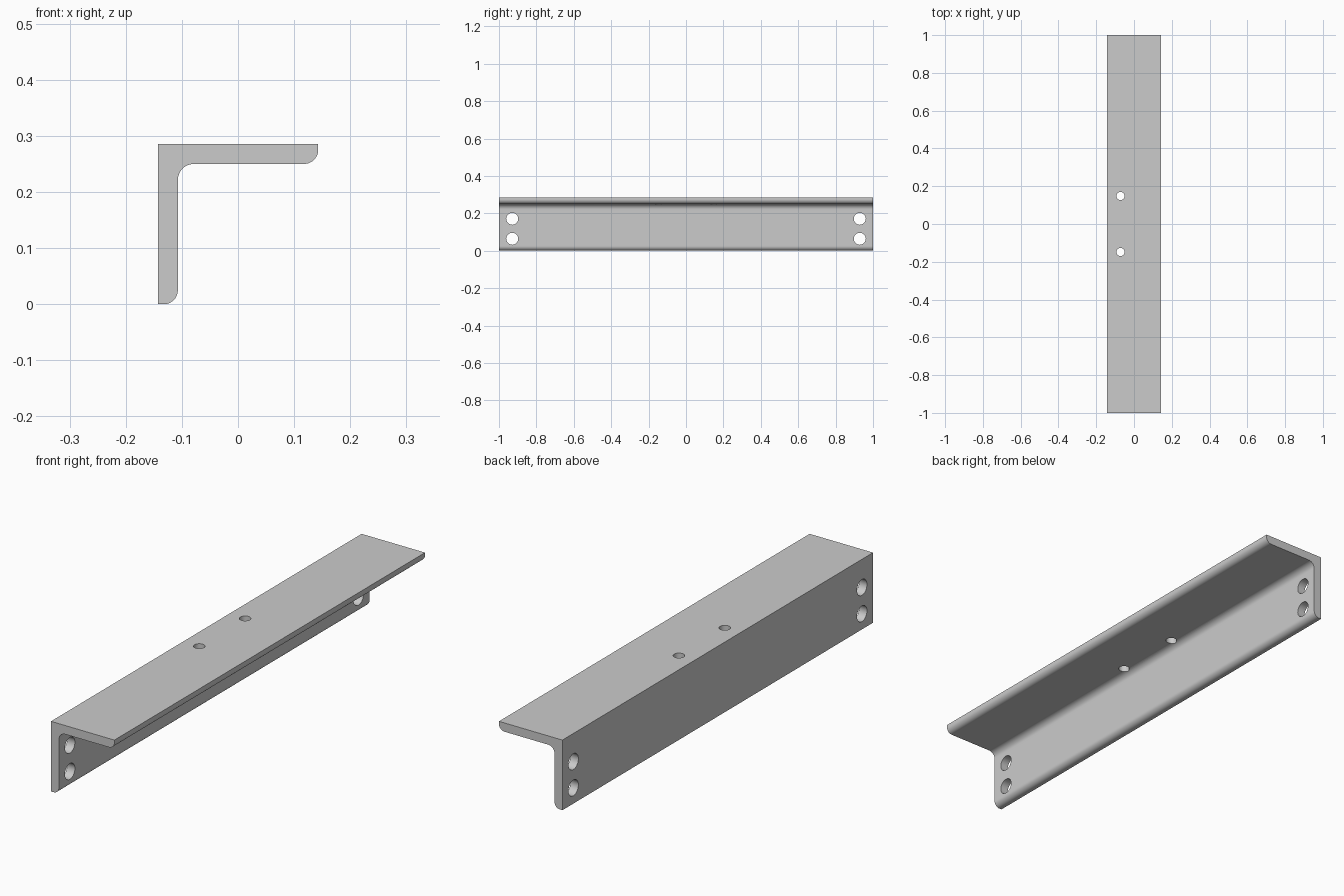
import bpy
import bmesh
from math import cos, sin, pi, radians
from mathutils import Matrix

old = bpy.data.objects.get("Cube")
if old:
    bpy.data.objects.remove(old, do_unlink=True)

HALF = 0.1429        # half the leg width
TOP = 2 * HALF
THICK = 0.0357
ROOT_R = 0.0286      # inner corner fillet
TOE_R = 0.025        # rounded leg tips
SEGMENTS = 12

steel = bpy.data.materials.new("steel grey")
steel.use_nodes = True
steel.diffuse_color = (0.6, 0.6, 0.6, 1)
steel.node_tree.nodes["Principled BSDF"].inputs["Base Color"].default_value = (0.6, 0.6, 0.6, 1)


def arc(cx, cz, r, start, end):
    angles = [radians(start + (end - start) * i / SEGMENTS) for i in range(SEGMENTS + 1)]
    return [(cx + r * cos(a), cz + r * sin(a)) for a in angles]


def make_object(name, bm):
    bmesh.ops.recalc_face_normals(bm, faces=bm.faces)
    mesh = bpy.data.meshes.new(name)
    bm.to_mesh(mesh)
    bm.free()
    mesh.materials.append(steel)
    obj = bpy.data.objects.new(name, mesh)
    bpy.context.collection.objects.link(obj)
    return obj


# L-shaped section with rounded toes and filleted inner corner
inner_x = -HALF + THICK
inner_z = TOP - THICK
profile = [(-HALF, TOP), (-HALF, 0)]
profile += arc(inner_x - TOE_R, TOE_R, TOE_R, -90, 0)
profile += arc(inner_x + ROOT_R, inner_z - ROOT_R, ROOT_R, 180, 90)
profile += arc(HALF - TOE_R, inner_z + TOE_R, TOE_R, -90, 0)
profile += [(HALF, TOP)]

bm = bmesh.new()
end_face = bm.faces.new([bm.verts.new((x, -1, z)) for x, z in profile])
side = bmesh.ops.extrude_face_region(bm, geom=[end_face], use_keep_orig=True)
moved = [v for v in side["geom"] if isinstance(v, bmesh.types.BMVert)]
bmesh.ops.translate(bm, verts=moved, vec=(0, 2, 0))
bracket = make_object("angle_bracket", bm)

# Drill holes: two pairs through the upright leg, two through the top leg
bm = bmesh.new()


def drill(location, radius, rotation):
    bmesh.ops.create_cone(bm, cap_ends=True, segments=32, radius1=radius, radius2=radius,
                          depth=0.1, matrix=Matrix.Translation(location) @ rotation)


for sign in (-1, 1):
    for z in (0.064, 0.171):
        drill((-HALF + THICK / 2, sign * 0.929, z), 0.0321, Matrix.Rotation(pi / 2, 4, "Y"))
    drill((-0.0714, sign * 0.148, TOP - THICK / 2), 0.0214, Matrix.Identity(4))
cutter = make_object("hole_cutter", bm)
cutter.hide_render = True

cut = bracket.modifiers.new("holes", "BOOLEAN")
cut.operation = "DIFFERENCE"
cut.solver = "EXACT"
cut.object = cutter

bpy.ops.object.select_all(action="DESELECT")
bracket.select_set(True)
bpy.context.view_layer.objects.active = bracket
bpy.ops.object.modifier_apply(modifier=cut.name)
bpy.data.objects.remove(cutter, do_unlink=True)
bpy.ops.object.shade_smooth_by_angle(angle=radians(30))
